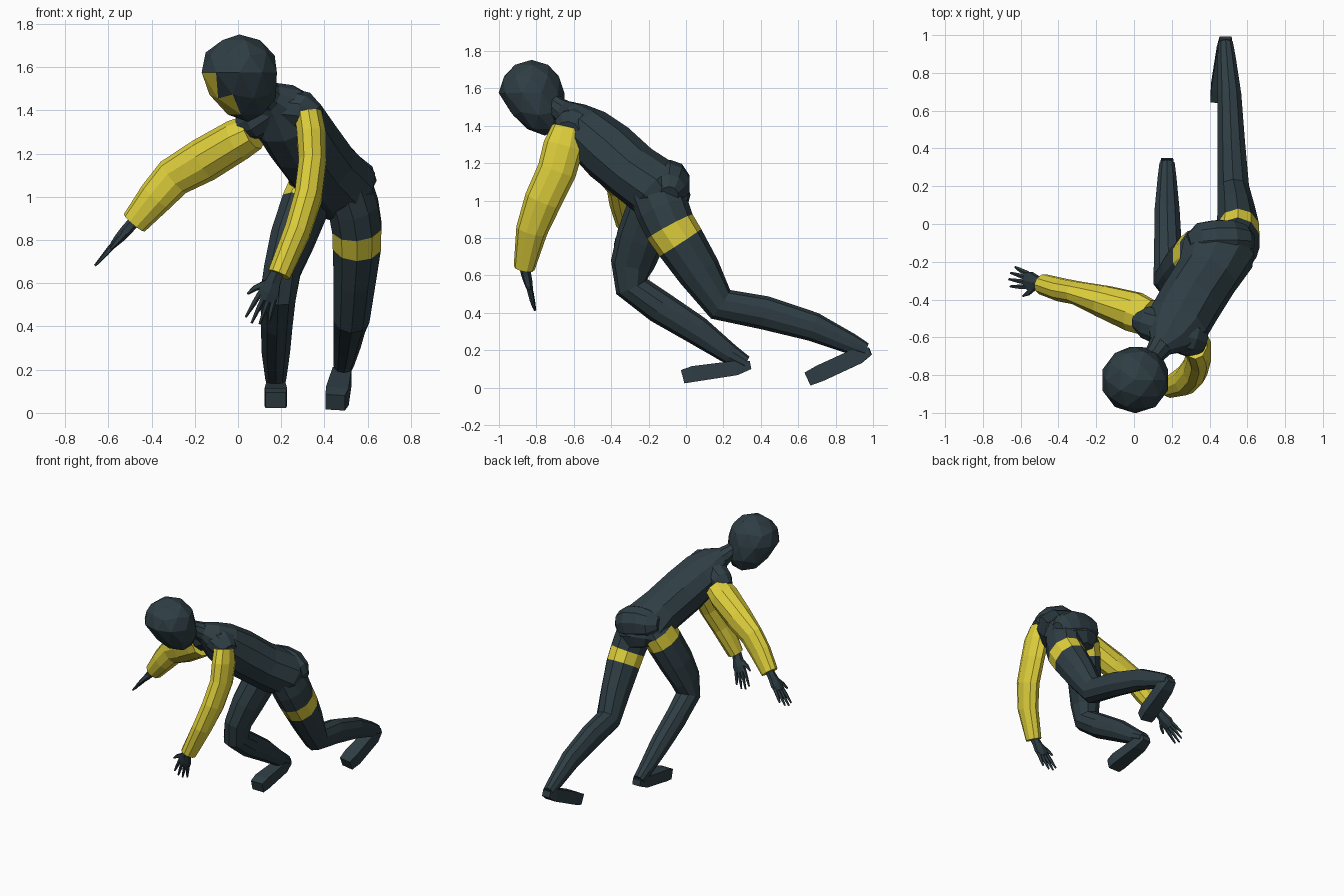
import bpy, bmesh, math
from mathutils import Vector


def material(name, colour):
    m = bpy.data.materials.new(name)
    m.diffuse_color = (*colour, 1)
    return m


DARK = material("dark slate", (0.028, 0.048, 0.058))
YELLOW = material("yellow", (0.74, 0.63, 0.045))


def finish(name, bm, mats):
    bmesh.ops.recalc_face_normals(bm, faces=bm.faces)
    me = bpy.data.meshes.new(name)
    bm.to_mesh(me)
    bm.free()
    for m in mats:
        me.materials.append(m)
    ob = bpy.data.objects.new(name, me)
    bpy.context.collection.objects.link(ob)
    return ob


def tube(name, stations, side, mat=DARK, n=10, band=None, end_side=None):
    """Loft n-sided rings; station = (x, y, z, half width along side, half depth)."""
    bm = bmesh.new()
    pts = [Vector(s[:3]) for s in stations]
    rings = []
    last = len(pts) - 1
    for i, s in enumerate(stations):
        t = Vector()
        if i > 0:
            t += (pts[i] - pts[i - 1]).normalized()
        if i < last:
            t += (pts[i + 1] - pts[i]).normalized()
        t.normalize()
        ref = Vector(side).lerp(Vector(end_side or side), i / last)
        u = (ref - t * ref.dot(t)).normalized()
        v = t.cross(u)
        rings.append([bm.verts.new(pts[i] + u * s[3] * math.cos(a) + v * s[4] * math.sin(a))
                      for a in [2 * math.pi * (k + 0.5) / n for k in range(n)]])
    for i in range(last):
        for k in range(n):
            j = (k + 1) % n
            f = bm.faces.new((rings[i][k], rings[i][j], rings[i + 1][j], rings[i + 1][k]))
            f.material_index = 1 if i == band else 0
    bm.faces.new(rings[0])
    bm.faces.new(rings[-1])
    return finish(name, bm, [mat] if band is None else [mat, YELLOW])


def hand(prefix, wrist, direction, lateral):
    """Flat palm, four spread fingers and a thumb on the +lateral side."""
    w, d = Vector(wrist), Vector(direction).normalized()
    s = Vector(lateral)
    s = (s - d * s.dot(d)).normalized()
    at = lambda a, b: w + d * a * 1.05 + s * b
    tube(prefix + "_palm", [(*at(-0.03, 0), 0.032, 0.027), (*at(0.03, 0), 0.04, 0.027),
                            (*at(0.08, 0), 0.056, 0.023), (*at(0.12, 0), 0.048, 0.016)], s, n=6)
    for i, (o, l) in enumerate([(-0.036, 0.19), (-0.012, 0.22), (0.012, 0.23), (0.036, 0.215)]):
        tube(f"{prefix}_finger_{i + 1}", [(*at(0.10, o), 0.014, 0.014), (*at(0.16, o * 1.25), 0.012, 0.012),
                                          (*at(l + 0.01, o * 1.5), 0.006, 0.006)], s, n=5)
    tube(prefix + "_thumb", [(*at(0.04, 0.02), 0.02, 0.018), (*at(0.09, 0.068), 0.014, 0.013),
                             (*at(0.125, 0.088), 0.006, 0.006)], s, n=5)


# Torso, leaning forward and twisting from hips to shoulders
tube("torso", [(0.43, -0.07, 0.92, 0.11, 0.08),
               (0.445, -0.09, 0.97, 0.18, 0.13),
               (0.445, -0.155, 1.06, 0.20, 0.17),
               (0.385, -0.275, 1.145, 0.17, 0.16),
               (0.30, -0.41, 1.26, 0.17, 0.165),
               (0.23, -0.53, 1.365, 0.17, 0.145),
               (0.18, -0.60, 1.44, 0.13, 0.095),
               (0.14, -0.65, 1.48, 0.06, 0.06)],
     (1, 0.1, -0.2), end_side=(0.93, -0.35, 0.15))
tube("shoulders", [(0.01, -0.505, 1.32, 0.05, 0.05), (0.07, -0.52, 1.345, 0.09, 0.085),
                   (0.20, -0.57, 1.42, 0.10, 0.10), (0.31, -0.61, 1.395, 0.10, 0.09),
                   (0.37, -0.63, 1.375, 0.06, 0.05)], (0, 1, 0))
# Seat: rounded muscles at the back of the hips
tube("seat", [(0.29, -0.10, 1.12, 0.05, 0.05), (0.35, -0.09, 1.11, 0.10, 0.10),
              (0.42, -0.085, 1.10, 0.108, 0.12), (0.51, -0.085, 1.08, 0.11, 0.125),
              (0.58, -0.09, 1.05, 0.09, 0.10), (0.62, -0.09, 1.03, 0.05, 0.05)], (0, 1, 0))
tube("neck", [(0.16, -0.62, 1.45, 0.075, 0.075), (0.11, -0.69, 1.50, 0.055, 0.055),
              (0.05, -0.76, 1.55, 0.06, 0.06)], (1, 0, 0))

# Head: faceted ball with a tapered jaw and a yellow cheek patch
bm = bmesh.new()
bmesh.ops.create_icosphere(bm, subdivisions=2, radius=0.176)
for v in bm.verts:
    t = max(0, -v.co.z / 0.175)
    v.co.x = v.co.x * 1.04 * (1 - 0.1 * t) + 0.04 * t
    v.co.y = v.co.y * (1 - 0.1 * t) + 0.07 * t
    v.co.z *= 1.3 if v.co.z < 0 else 1
    v.co += Vector((0.006, -0.826, 1.576))
bm.normal_update()
for f in bm.faces:
    c = f.calc_center_median()
    edge = -0.5 if c.z > 1.48 else -0.35
    f.material_index = int(f.normal.x < edge and f.normal.y < -0.05 and c.z < 1.55)
finish("head", bm, [DARK, YELLOW])

# Arms in yellow sleeves
tube("right_sleeve", [(0.325, -0.63, 1.385, 0.065, 0.088), (0.34, -0.655, 1.29, 0.07, 0.108),
                      (0.345, -0.69, 1.16, 0.067, 0.105), (0.325, -0.765, 1.00, 0.067, 0.10),
                      (0.275, -0.825, 0.84, 0.064, 0.085), (0.19, -0.865, 0.64, 0.055, 0.057)],
     (1, 0, 0), YELLOW)
tube("left_sleeve", [(0.07, -0.495, 1.30, 0.10, 0.085), (0.00, -0.465, 1.265, 0.11, 0.098),
                     (-0.16, -0.41, 1.17, 0.088, 0.103), (-0.30, -0.365, 1.09, 0.063, 0.093),
                     (-0.38, -0.35, 1.00, 0.063, 0.083), (-0.48, -0.32, 0.88, 0.056, 0.063)],
     (0, 1, 0), YELLOW)
hand("right_hand", (0.175, -0.862, 0.635), (-0.085, 0.05, -0.2), (-1, 0, 0.4))
hand("left_hand", (-0.495, -0.315, 0.87), (-0.165, 0.04, -0.185), (0.05, -1, 0))

# Legs with a yellow thigh band
tube("right_leg", [(0.50, -0.17, 1.06, 0.12, 0.14),
                   (0.535, -0.125, 0.95, 0.122, 0.145),
                   (0.55, -0.086, 0.86, 0.12, 0.138),
                   (0.55, -0.03, 0.775, 0.117, 0.133),
                   (0.54, 0.07, 0.62, 0.102, 0.118),
                   (0.525, 0.185, 0.445, 0.088, 0.092),
                   (0.515, 0.42, 0.40, 0.077, 0.09),
                   (0.505, 0.68, 0.325, 0.066, 0.078),
                   (0.49, 0.88, 0.235, 0.05, 0.056),
                   (0.485, 0.96, 0.20, 0.04, 0.04)], (1, 0, 0), band=2)
tube("left_leg", [(0.37, -0.13, 1.09, 0.10, 0.11),
                  (0.345, -0.15, 1.04, 0.115, 0.135),
                  (0.31, -0.18, 0.96, 0.115, 0.135),
                  (0.25, -0.24, 0.80, 0.107, 0.132),
                  (0.205, -0.285, 0.66, 0.09, 0.118),
                  (0.185, -0.29, 0.54, 0.086, 0.092),
                  (0.18, -0.14, 0.43, 0.077, 0.088),
                  (0.175, 0.06, 0.305, 0.07, 0.078),
                  (0.175, 0.24, 0.175, 0.052, 0.055),
                  (0.175, 0.32, 0.13, 0.042, 0.04)], (1, 0, 0), band=1)

# Boxy feet pointing forward from the heels
tube("right_foot", [(0.485, 0.985, 0.195, 0.045, 0.03), (0.482, 0.92, 0.17, 0.062, 0.062),
                    (0.46, 0.72, 0.078, 0.075, 0.063), (0.45, 0.655, 0.048, 0.064, 0.054)],
     (1, 0, 0), n=4)
tube("left_foot", [(0.175, 0.345, 0.12, 0.045, 0.03), (0.175, 0.27, 0.105, 0.062, 0.055),
                   (0.175, 0.04, 0.073, 0.074, 0.06), (0.175, -0.018, 0.058, 0.066, 0.052)],
     (1, 0, 0), n=4)
